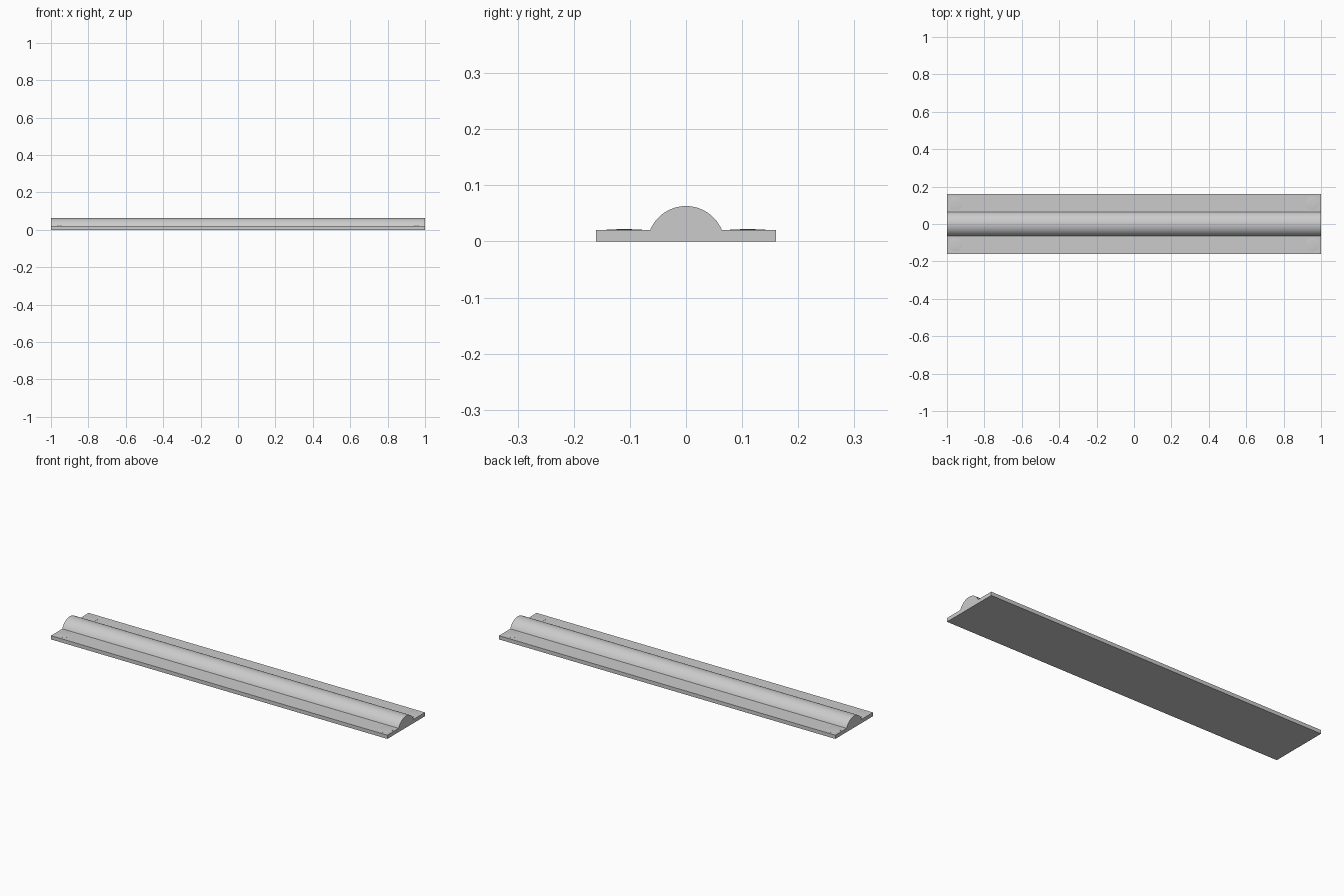
import bpy, bmesh, math

cube = bpy.data.objects.get("Cube")
if cube:
    bpy.data.objects.remove(cube)

grey = bpy.data.materials.new("light grey")
grey.use_nodes = True
colour = (0.6, 0.6, 0.6, 1)
grey.diffuse_color = colour
grey.node_tree.nodes["Principled BSDF"].inputs["Base Color"].default_value = colour

HALF_WIDTH, PLATE, FOOT, TOP = 0.16, 0.02, 0.064, 0.063


def finish(name, bm):
    bmesh.ops.recalc_face_normals(bm, faces=bm.faces)
    mesh = bpy.data.meshes.new(name)
    bm.to_mesh(mesh)
    bm.free()
    mesh.materials.append(grey)
    ob = bpy.data.objects.new(name, mesh)
    bpy.context.collection.objects.link(ob)
    bpy.ops.object.select_all(action='DESELECT')
    ob.select_set(True)
    bpy.context.view_layer.objects.active = ob
    bpy.ops.object.shade_smooth_by_angle(angle=math.radians(20))
    return ob


# Threshold strip: flat flanges with a rounded ridge, extruded along x
rise = TOP - PLATE
radius = (FOOT ** 2 + rise ** 2) / (2 * rise)
sweep = math.asin(FOOT / radius)
steps = 32
profile = [(-HALF_WIDTH, 0), (-HALF_WIDTH, PLATE)]
for i in range(steps + 1):
    a = sweep * (2 * i / steps - 1)
    profile.append((radius * math.sin(a), TOP - radius + radius * math.cos(a)))
profile += [(HALF_WIDTH, PLATE), (HALF_WIDTH, 0)]

bm = bmesh.new()
end = bm.faces.new([bm.verts.new((-1, y, z)) for y, z in profile])
ext = bmesh.ops.extrude_face_region(bm, geom=[end], use_keep_orig=True)
bmesh.ops.translate(bm, vec=(2, 0, 0),
                    verts=[g for g in ext["geom"] if isinstance(g, bmesh.types.BMVert)])
finish("ridged_strip", bm)

# Shallow screw heads at the four corners
for side, x in (("right", -0.955), ("left", 0.955)):
    for place, y in (("front", -0.11), ("back", 0.11)):
        bm = bmesh.new()
        rings = []
        for r, z in ((0.036, PLATE - 0.002), (0.036, PLATE + 0.0003),
                     (0.026, PLATE + 0.0013), (0.012, PLATE + 0.0017)):
            rings.append(bmesh.ops.create_circle(bm, segments=32, radius=r)["verts"])
            bmesh.ops.translate(bm, vec=(x, y, z), verts=rings[-1])
        for low, high in zip(rings, rings[1:]):
            for i in range(32):
                j = (i + 1) % 32
                bm.faces.new((low[i], low[j], high[j], high[i]))
        bm.faces.new(rings[-1])
        finish(f"{place}_{side}_screw_head", bm)
